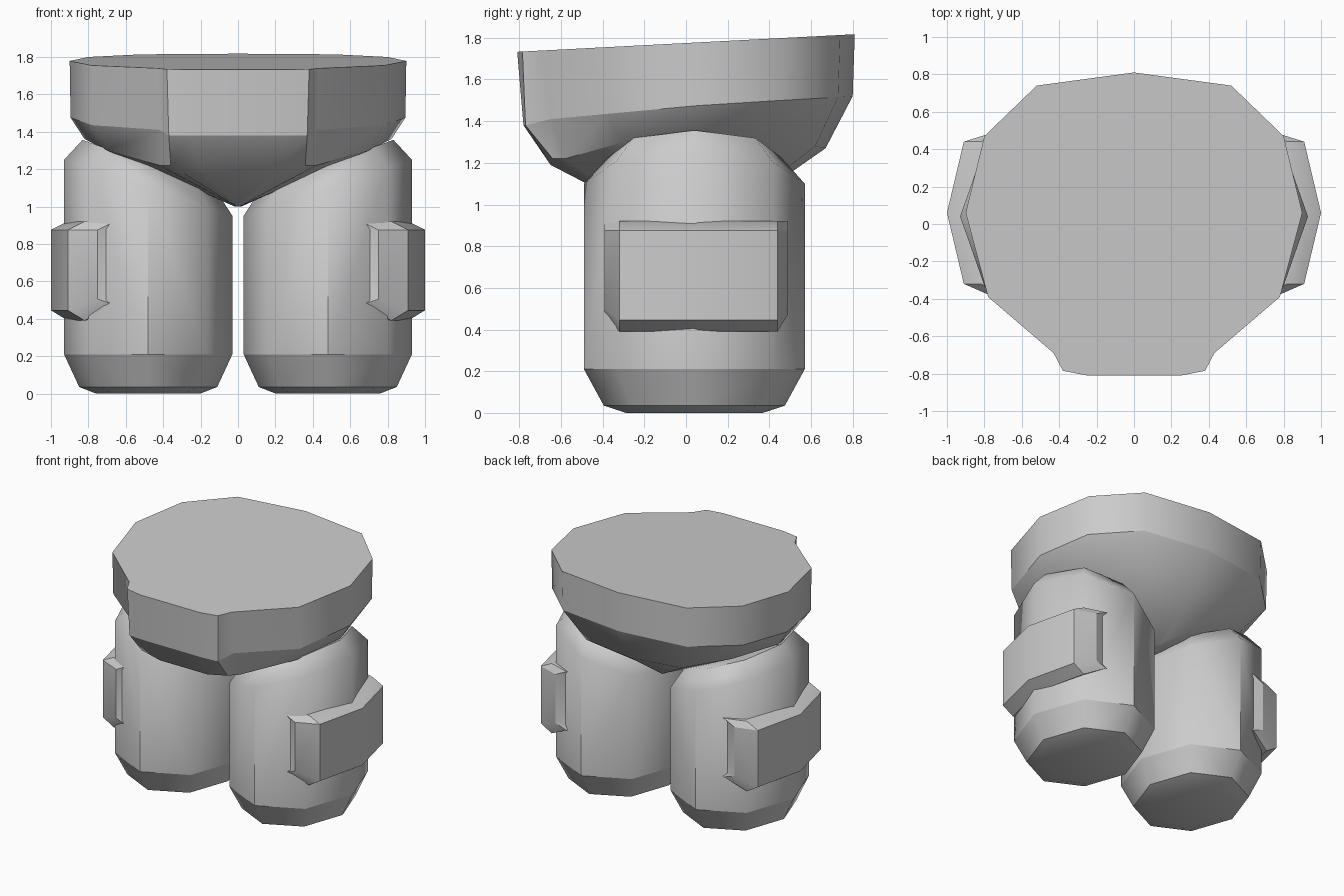
import bpy, bmesh, math
from mathutils import Vector

old = bpy.data.objects.get("Cube")
if old:
    bpy.data.objects.remove(old, do_unlink=True)

grey = bpy.data.materials.new("plain grey")
grey.use_nodes = True
GREY = (0.6, 0.6, 0.6, 1)
grey.diffuse_color = GREY
grey.node_tree.nodes["Principled BSDF"].inputs["Base Color"].default_value = GREY


def loft(name, rings, angle, sharp_rings=()):
    """Skin equal-length rings, cap both ends, shade smooth below the angle."""
    bm = bmesh.new()
    loops = [[bm.verts.new(Vector(p)) for p in ring] for ring in rings]
    n = len(loops[0])
    for a, b in zip(loops, loops[1:]):
        for i in range(n):
            j = (i + 1) % n
            bm.faces.new((a[i], a[j], b[j], b[i]))
    bm.faces.new(loops[0])
    bm.faces.new(loops[-1])
    bmesh.ops.recalc_face_normals(bm, faces=bm.faces)
    for r in sharp_rings:
        for i in range(n):
            bm.edges.get((loops[r][i], loops[r][(i + 1) % n])).smooth = False
    mesh = bpy.data.meshes.new(name)
    bm.to_mesh(mesh)
    bm.free()
    mesh.materials.append(grey)
    obj = bpy.data.objects.new(name, mesh)
    bpy.context.collection.objects.link(obj)
    bpy.ops.object.select_all(action="DESELECT")
    obj.select_set(True)
    bpy.context.view_layer.objects.active = obj
    bpy.ops.object.shade_smooth_by_angle(angle=math.radians(angle))
    return obj


def leg_ring(side, scale, z, slope=0.0):
    """Eight-sided oval that can rise towards the outer side."""
    ring = []
    for i in range(8):
        a = i * math.pi / 4
        dx = 0.45 * scale * math.cos(a)
        ring.append((side * (0.48 + dx), 0.04 + 0.53 * scale * math.sin(a), z + slope * dx))
    return ring


def plate_ring(side, inset, z, end_z):
    """Bowed plan outline of the side plate; the ends may sit at another height."""
    plan = [(0.75, -0.39), (0.91, -0.32), (1.0, 0.06), (0.91, 0.44), (0.75, 0.49)]
    ring = [(side * (x - inset), y, end_z if i in (0, 4) else z)
            for i, (x, y) in enumerate(plan)]
    return ring + [(side * 0.55, 0.44, end_z), (side * 0.55, -0.34, end_z)]


for side, label in ((1, "left"), (-1, "right")):
    # Leg: rounded foot, straight barrel, sloping shoulder
    loft(label + "_leg", [
        leg_ring(side, 0.62, 0.0), leg_ring(side, 0.82, 0.035), leg_ring(side, 1, 0.21),
        leg_ring(side, 1, 1.10, 0.333), leg_ring(side, 0.78, 1.23, 0.36)], 50, (1, 2))
    # Thick bevelled plate on the outer thigh
    loft(label + "_side_plate", [
        plate_ring(side, 0.09, 0.39, 0.475), plate_ring(side, 0, 0.445, 0.505),
        plate_ring(side, 0, 0.875, 0.875), plate_ring(side, 0.09, 0.92, 0.92)], 30)


def mirrored(half):
    """Complete a half ring that begins on the centre line at the back."""
    return half + [(-x, y, z) for x, y, z in reversed(half[1:])]


# Pelvis: tilted flat top, upright rim, funnel down to the crotch ridge
rim = [(0, 0.81), (0.52, 0.74), (0.80, 0.47), (0.90, 0.06),
       (0.78, -0.39), (0.43, -0.69), (0.38, -0.785), (0.25, -0.81)]
top = [(x, y, 1.775 + 0.052 * y) for x, y in rim]
band = [(0, 0.80, 1.52), (0.52, 0.73, 1.515), (0.80, 0.46, 1.50), (0.895, 0.06, 1.475),
        (0.78, -0.38, 1.435), (0.42, -0.65, 1.41), (0.37, -0.77, 1.38), (0.25, -0.78, 1.38)]
lower = [(0, 0.67, 1.27), (0.40, 0.62, 1.28), (0.66, 0.38, 1.33), (0.82, 0.06, 1.36),
         (0.70, -0.30, 1.30), (0.42, -0.58, 1.22), (0.36, -0.64, 1.22), (0.20, -0.65, 1.19)]
ridge = [(0.02 * x, 0.35 * y, 1.0) for x, y in rim]
loft("pelvis", [mirrored(r) for r in (top, band, lower, ridge)], 38, (1,))
